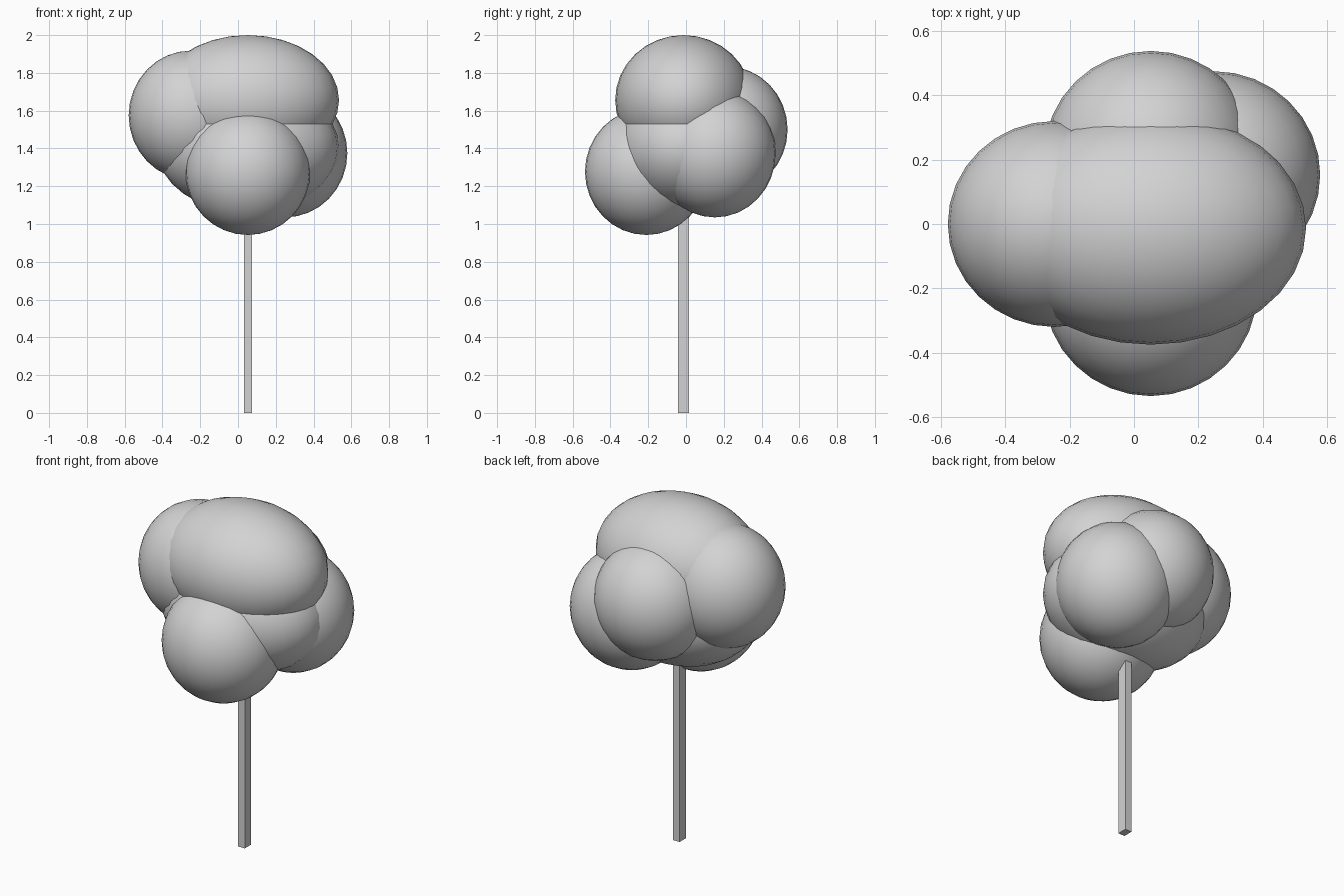
import bpy

default_cube = bpy.data.objects.get("Cube")
if default_cube:
    bpy.data.objects.remove(default_cube, do_unlink=True)

# One plain grey for the whole tree
GREY = (0.65, 0.65, 0.65, 1.0)
grey = bpy.data.materials.new("light_grey")
grey.use_nodes = True
grey.diffuse_color = GREY
for node in grey.node_tree.nodes:
    if node.type == "BSDF_PRINCIPLED":
        node.inputs["Base Color"].default_value = GREY


def finish(name, scale):
    obj = bpy.context.object
    obj.name = name
    obj.scale = scale
    bpy.ops.object.transform_apply(location=False, rotation=False, scale=True)
    obj.data.materials.append(grey)
    return obj


def leaf_clump(name, centre, radii):
    bpy.ops.mesh.primitive_uv_sphere_add(segments=32, ring_count=16, radius=1, location=centre)
    finish(name, radii)
    bpy.ops.object.shade_smooth()


AXIS_X = 0.052
AXIS_Y = -0.013

# Thin square trunk, running up into the crown
TRUNK_TOP = 1.2
bpy.ops.mesh.primitive_cube_add(size=1, location=(AXIS_X, AXIS_Y, TRUNK_TOP / 2))
finish("trunk", (0.043, 0.058, TRUNK_TOP))

# Two wide clumps stacked on the trunk
WIDE = (0.483, 0.362, 0.344)
leaf_clump("crown_top", (AXIS_X, AXIS_Y, 1.656), WIDE)
leaf_clump("crown_core", (AXIS_X, AXIS_Y, 1.404), WIDE)

# Rounder clumps around the sides
ROUND = (0.331, 0.325, 0.335)
leaf_clump("crown_front", (AXIS_X, -0.21, 1.277), ROUND)
leaf_clump("crown_back", (AXIS_X, 0.213, 1.5), ROUND)
leaf_clump("crown_right", (-0.248, 0.0, 1.575), (0.331, 0.32, 0.343))
leaf_clump("crown_left", (0.248, 0.153, 1.375), (0.331, 0.322, 0.34))
